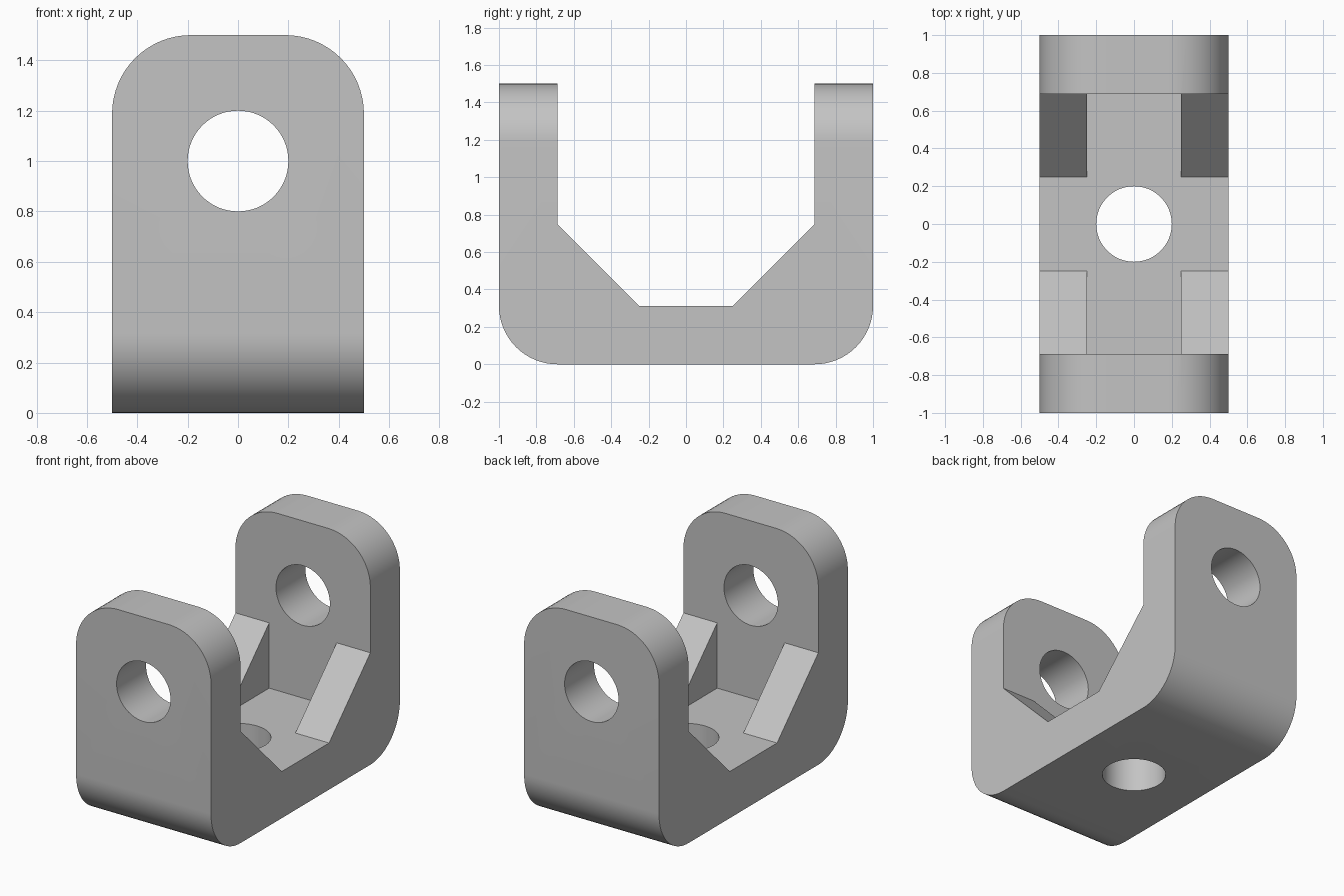
import bpy, bmesh
from math import sin, cos, pi, radians
from mathutils import Vector

cube = bpy.data.objects.get("Cube")
if cube:
    bpy.data.objects.remove(cube, do_unlink=True)

HALF_W, HALF_L, HEIGHT = 0.5, 1.0, 1.5
WALL = RADIUS = 0.3125
INNER = HALF_L - WALL
RIB_FOOT, RIB_TOP = 0.25, 0.75
HOLE = 0.2

grey = bpy.data.materials.new("light_grey")
grey.use_nodes = True
grey.diffuse_color = (0.55, 0.55, 0.55, 1)
grey.node_tree.nodes["Principled BSDF"].inputs["Base Color"].default_value = grey.diffuse_color


def arc(cx, cz, r, start, sweep, steps):
    return [(cx + r * cos(start + sweep * i / steps), cz + r * sin(start + sweep * i / steps))
            for i in range(steps + 1)]


def prism(name, outline, place, low, high):
    """Sweep a flat outline from low to high; place(u, v, depth) gives the point."""
    bm = bmesh.new()
    face = bm.faces.new([bm.verts.new(place(u, v, low)) for u, v in outline])
    move = Vector(place(0, 0, high)) - Vector(place(0, 0, low))
    swept = bmesh.ops.extrude_face_region(bm, geom=[face])["geom"]
    bmesh.ops.translate(bm, vec=move, verts=[v for v in swept if isinstance(v, bmesh.types.BMVert)])
    bmesh.ops.recalc_face_normals(bm, faces=bm.faces)
    mesh = bpy.data.meshes.new(name)
    bm.to_mesh(mesh)
    bm.free()
    mesh.materials.append(grey)
    obj = bpy.data.objects.new(name, mesh)
    bpy.context.collection.objects.link(obj)
    return obj


def along_x(u, v, d): return (d, u, v)
def along_y(u, v, d): return (u, d, v)
def along_z(u, v, d): return (u, v, d)


def combine(target, tool, operation):
    mod = target.modifiers.new(operation.lower(), 'BOOLEAN')
    mod.operation, mod.solver, mod.object = operation, 'EXACT', tool
    bpy.context.view_layer.objects.active = target
    bpy.ops.object.modifier_apply(modifier=mod.name)
    bpy.data.objects.remove(tool, do_unlink=True)


# Bracket side profile with rounded lower corners and sloping ribs
mid = HALF_L - RADIUS
half = arc(mid, RADIUS, RADIUS, -pi / 2, pi / 2, 16)
half += [(HALF_L, HEIGHT), (INNER, HEIGHT), (INNER, RIB_TOP), (RIB_FOOT, WALL)]
profile = half + [(-y, z) for y, z in reversed(half)]
bracket = prism("clevis_bracket", profile, along_x, -HALF_W, HALF_W)

# Channel between the side ribs
b = HALF_W / 2
channel = prism("channel_cutter", [(-b, WALL), (b, WALL), (b, HEIGHT), (-b, HEIGHT)],
                along_y, -INNER, INNER)
combine(bracket, channel, 'DIFFERENCE')

# Rounded upper corners of both lugs
top = arc(HALF_W - RADIUS, HEIGHT - RADIUS, RADIUS, 0, pi / 2, 16)
for side in (1, -1):
    corner = [(side * x, z) for x, z in top]
    corner += [(side * (HALF_W - RADIUS), HEIGHT + 0.1), (side * (HALF_W + 0.1), HEIGHT + 0.1),
               (side * (HALF_W + 0.1), HEIGHT - RADIUS)]
    combine(bracket, prism("corner_cutter", corner, along_y, -1.1, 1.1), 'DIFFERENCE')

# Pin hole through the lugs and bolt hole through the base
combine(bracket, prism("pin_cutter", arc(0, 1, HOLE, 0, 2 * pi, 64)[:-1], along_y, -1.1, 1.1), 'DIFFERENCE')
combine(bracket, prism("bolt_cutter", arc(0, 0, HOLE, 0, 2 * pi, 64)[:-1], along_z, -0.1, 0.6), 'DIFFERENCE')

# Clean the flat faces, then smooth the curved ones
bm = bmesh.new()
bm.from_mesh(bracket.data)
bmesh.ops.remove_doubles(bm, verts=bm.verts, dist=0.0001)
bmesh.ops.recalc_face_normals(bm, faces=bm.faces)
bm.to_mesh(bracket.data)
bm.free()
bpy.ops.object.select_all(action='DESELECT')
bracket.select_set(True)
bpy.context.view_layer.objects.active = bracket
bpy.ops.object.shade_smooth_by_angle(angle=radians(30))
